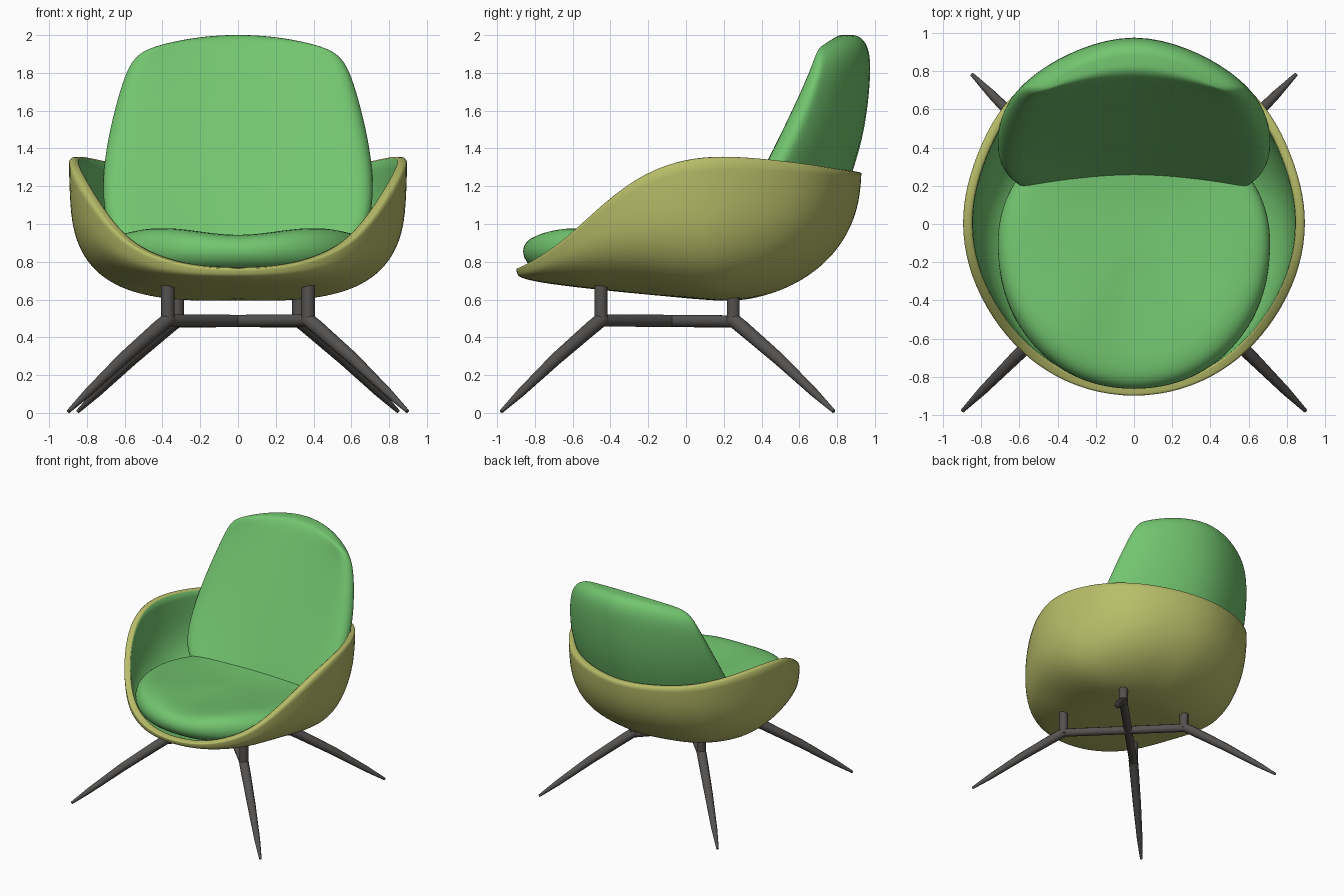
import bpy, bmesh, math

if "Cube" in bpy.data.objects:
    bpy.data.objects.remove(bpy.data.objects["Cube"])


def material(name, rgb):
    m = bpy.data.materials.new(name)
    m.diffuse_color = (*rgb, 1)
    m.use_nodes = True
    m.node_tree.nodes["Principled BSDF"].inputs["Base Color"].default_value = m.diffuse_color
    return m


green = material("green_fabric", (0.17, 0.56, 0.16))
olive = material("olive_shell", (0.48, 0.51, 0.14))
dark = material("dark_metal", (0.09, 0.085, 0.08))


def loft(name, rings, mats, cap="fan", thickness=0):
    """Skin a stack of counter-clockwise rings, then smooth it."""
    bm = bmesh.new()
    vs = [[bm.verts.new(p) for p in r] for r in rings]
    n = len(rings[0])
    bm.faces.new(vs[0][::-1])
    for a, b in zip(vs, vs[1:]):
        for i in range(n):
            j = (i + 1) % n
            bm.faces.new((a[i], a[j], b[j], b[i]))
    top = vs[-1]
    if cap == "fan":
        bm.faces.new(top)
    elif cap == "strip":  # bridge front to back across a crescent
        h = n // 2
        for i in range(h // 2):
            idx = list(dict.fromkeys((i, i + 1, h - 1 - i, h - i)))
            bm.faces.new([top[k] for k in idx])
            bm.faces.new([top[-k % n] for k in idx[::-1]])
    for f in bm.faces:
        f.smooth = True
    me = bpy.data.meshes.new(name)
    bm.to_mesh(me)
    bm.free()
    ob = bpy.data.objects.new(name, me)
    bpy.context.collection.objects.link(ob)
    for m in mats:
        me.materials.append(m)
    if thickness:
        s = ob.modifiers.new("thickness", 'SOLIDIFY')
        s.thickness, s.offset, s.material_offset = thickness, -1, 1
        s.edge_crease_inner = s.edge_crease_outer = 0.5
    ob.modifiers.new("smooth", 'SUBSURF').levels = 2
    ob.modifiers["smooth"].render_levels = 2
    return ob


def mirrored(half):
    """Complete a half ring running front to back along +x."""
    return half + [(-p[0], *p[1:]) for p in half[-2:0:-1]]


# Shell: bowl sections swept from the floor to a shaped rim (x, y, z, squareness)
rim = mirrored([
    (0, -.912, .76, 5), (.25, -.875, .772, 4.6), (.465, -.775, .828, 3.8), (.635, -.635, .925, 3.3),
    (.78, -.44, 1.115, 3.2), (.875, -.22, 1.275, 3.4), (.905, 0, 1.345, 3.5), (.88, .2, 1.36, 3.5),
    (.805, .42, 1.345, 3.1), (.69, .63, 1.32, 2.7), (.51, .79, 1.295, 2.4), (.26, .90, 1.28, 2.2),
    (0, .945, 1.27, 2.2)])
cy = 0.1
floor = lambda v: 0.58 + 0.1 * max(0, 0.25 - v)
rings = []
for k in range(10):
    phi = math.pi / 2 * (0.07 + 0.93 * k / 9)
    ring = []
    for x, y, z, n in rim:
        s = math.sin(phi) ** (2 / n)
        up = 1 - max(math.cos(phi), 0) ** (2 / n)
        py = cy + (y - cy) * s
        ring.append((x * s, py, floor(py) + (z - floor(y)) * up))
    rings.append(ring)
loft("shell", rings, [olive, green], cap="open", thickness=0.052)

# Back cushion: crescent sections (x factor, front offset, depth fraction)
section = [(0, 0, 0), (.45, -.015, 0), (.8, -.035, 0), (.95, -.035, 0), (1.015, .04, 0),
           (.96, 0, .22), (.82, 0, .45), (.5, 0, .78), (0, 0, 1.03)]
# height, half width, front y, back y, corner drop, bend
levels = [(.76, .52, .20, .58, 0, .05), (.95, .69, .285, .76, 0, .045), (1.13, .72, .37, .86, 0, .02),
          (1.30, .715, .448, .915, 0, 0), (1.5, .685, .544, .97, .01, 0), (1.75, .625, .664, .995, .03, .02),
          (1.90, .575, .735, .995, .05, .05), (1.975, .515, .775, .965, .065, .08),
          (2.004, .44, .81, .92, .065, .09), (2.005, .40, .845, .885, .055, .085)]
rings = []
for z, w, yf, yb, drop, bend in levels:
    d = yb - yf
    rings.append(mirrored([(w * a, yf + o * min(1, d / .4) + f * d - bend * a * a, z - drop * a * a)
                           for a, o, f in section]))
loft("back_cushion", rings, [green], cap="strip")

# Seat cushion: rounded pad with a dip in the front lip (scale, height, dip weight)
rings = []
for s, z, dip in [(.5, .73, 0), (.88, .74, 0), (.98, .79, 0), (1.015, .86, .2), (.975, .935, .7),
                  (.86, .968, 1), (.6, .955, 1), (.25, .945, 1)]:
    ring = []
    for i in range(32):
        a = 2 * math.pi * i / 32
        c, sn = math.cos(a), math.sin(a)
        x = .715 * s * math.copysign(abs(c) ** .95, c)
        y = -.1 + (.765 if sn < 0 else .62) * s * math.copysign(abs(sn) ** .95, sn)
        front = min(1, max(0, (.2 - y) / .7))
        z2 = z - front * dip * .022 * math.cos(math.pi * min(abs(x), .6) / .42)
        ring.append((x, y, z2 - .05 * dip * (1 - front)))
    rings.append(ring)
loft("seat_cushion", rings, [green])


# Base: round rods along (x, y, z, radius) paths
def rod(name, pts):
    cu = bpy.data.curves.new(name, 'CURVE')
    cu.dimensions = '3D'
    cu.bevel_depth, cu.bevel_resolution, cu.use_fill_caps = 1, 3, True
    sp = cu.splines.new('POLY')
    sp.points.add(len(pts) - 1)
    for p, (x, y, z, r) in zip(sp.points, pts):
        p.co, p.radius = (x, y, z, 1), r
    sp.use_smooth = True
    cu.materials.append(dark)
    ob = bpy.data.objects.new(name, cu)
    bpy.context.collection.objects.link(ob)


def leg(name, side, joint, foot, top):
    jx, jy = joint
    fx, fy = foot
    mix = lambda t, z, r: (side * (jx + (fx - jx) * t), jy + (fy - jy) * t, z, r)
    rod(name + "_post", [mix(0, .475, .036), mix(0, top, .036)])
    rod(name, [mix(-.02, .50, .038), mix(.1, .448, .038), mix(.45, .286, .033),
               mix(.8, .108, .023), mix(.995, .008, .010)])


front, rear = (.372, -.45), (.322, .25)
for side, label in ((1, "right"), (-1, "left")):
    leg("front_leg_" + label, side, front, (.90, -.98), .68)
    leg("rear_leg_" + label, side, rear, (.85, .785), .63)
    # Diagonal brace to the opposite rear joint
    rod("cross_bar_" + label, [(side * front[0], front[1], .49, .034),
                               (-side * rear[0], rear[1], .484, .034)])
